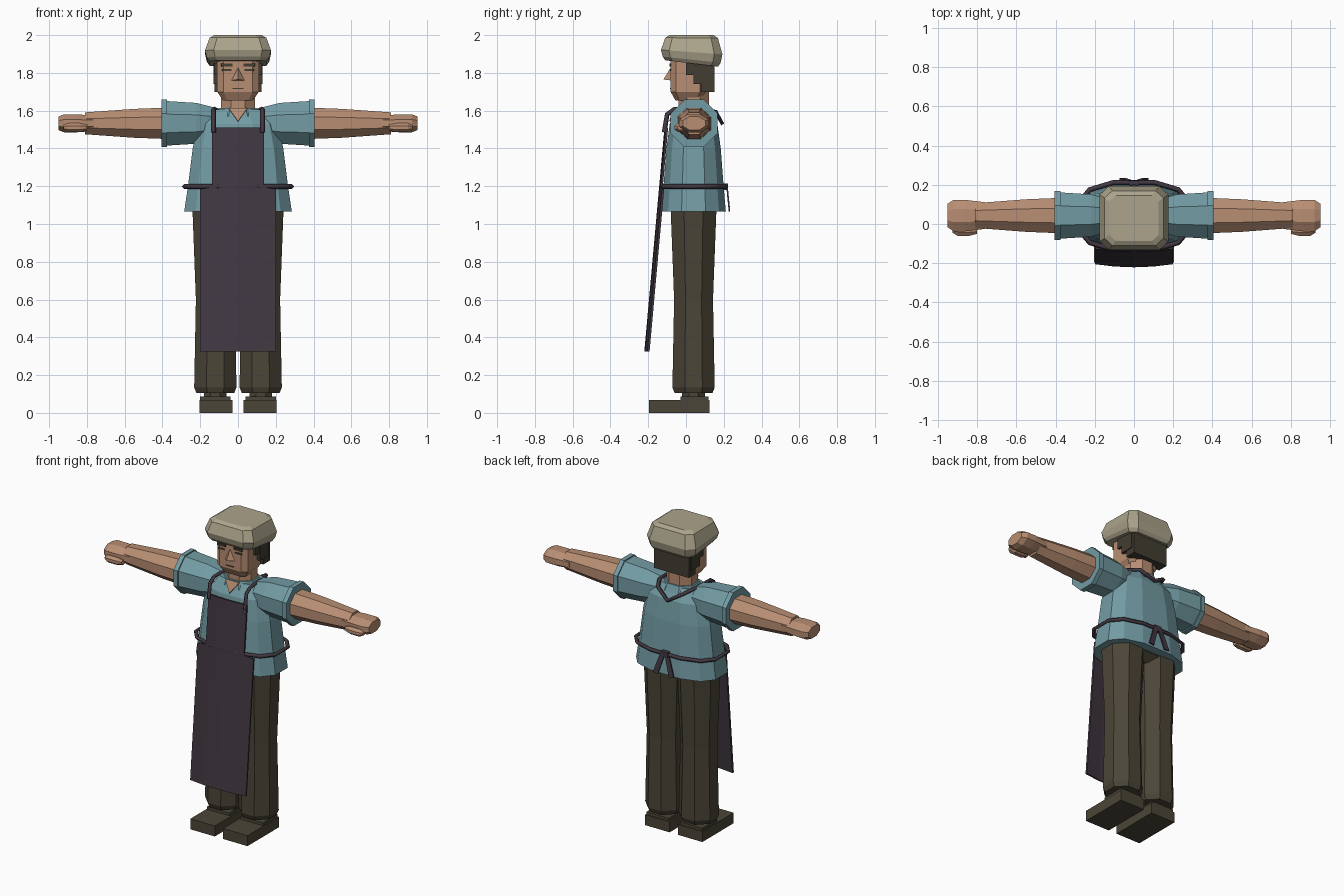
import bpy, bmesh
from math import sin, cos, pi, copysign

if "Cube" in bpy.data.objects:
    bpy.data.objects.remove(bpy.data.objects["Cube"])


def material(name, red, green, blue):
    colour = (red, green, blue, 1)
    made = bpy.data.materials.new(name)
    made.use_nodes = True
    made.diffuse_color = colour
    made.node_tree.nodes["Principled BSDF"].inputs["Base Color"].default_value = colour
    return made


SKIN = material("skin", .48, .27, .17)
SHIRT = material("shirt_blue", .17, .33, .37)
APRON = material("apron_plum", .054, .04, .054)
TROUSERS = material("trouser_olive", .07, .06, .038)
HAIR = material("hair_brown", .054, .047, .032)
CAP = material("cap_beige", .41, .37, .26)

# Shared axes of the body, the legs, the arms and the head
BODY = (0, .04, 0)
LEG = (.12, .04, 0)
ARM = (0, .043, 1.533)
HEAD = (0, .01, 0)
BODY_DEPTH = .6


def add_object(name, data, paint):
    data.materials.append(paint)
    thing = bpy.data.objects.new(name, data)
    bpy.context.collection.objects.link(thing)
    return thing


def add_mesh(name, paint, points, faces, mirror=False, thickness=0):
    bm = bmesh.new()
    corners = [bm.verts.new(point) for point in points]
    for face in faces:
        bm.faces.new([corners[index] for index in face])
    bmesh.ops.recalc_face_normals(bm, faces=bm.faces)
    data = bpy.data.meshes.new(name)
    bm.to_mesh(data)
    bm.free()
    thing = add_object(name, data, paint)
    if thickness:
        thing.modifiers.new("thickness", "SOLIDIFY").thickness = thickness
    if mirror:
        thing.modifiers.new("other_side", "MIRROR")
    return thing


def outline(sides, power):
    """Closed polygon that fills a unit square; a low power is boxier."""
    angles = [2 * pi * (index + .5) / sides for index in range(sides)]
    corners = [[copysign(abs(t) ** power, t) for t in (cos(a), sin(a))] for a in angles]
    widest = max(u for u, v in corners)
    return [(u / widest, v / widest) for u, v in corners]


def tube_faces(rows, sides):
    faces = [tuple(range(sides)), tuple(range((rows - 1) * sides, rows * sides))]
    for row in range(rows - 1):
        for side in range(sides):
            a, b = row * sides + side, row * sides + (side + 1) % sides
            faces.append((a, b, b + sides, a + sides))
    return faces


def loft(name, paint, centre, rings, depth=1, sides=8, power=1, sideways=False, mirror=False):
    """Skin over rings given as (distance along the axis, half width)."""
    x, y, z = centre
    points = []
    for along, wide in rings:
        for u, v in outline(sides, power):
            across, deep = u * wide, v * wide * depth
            if sideways:
                points.append((x + along, y + across, z + deep))
            else:
                points.append((x + across, y + deep, z + along))
    return add_mesh(name, paint, points, tube_faces(len(rings), sides), mirror)


def box(name, paint, low, high, mirror=False):
    (left, front, bottom), (right, back, top) = low, high
    points = [(x, y, z) for z in (bottom, top)
              for x, y in ((left, front), (right, front), (right, back), (left, back))]
    return add_mesh(name, paint, points, tube_faces(2, 4), mirror)


def cord(name, paint, points, closed=False):
    data = bpy.data.curves.new(name, "CURVE")
    data.dimensions = "3D"
    data.bevel_depth, data.bevel_resolution = .013, 0
    data.use_fill_caps = True
    path = data.splines.new("POLY")
    path.points.add(len(points) - 1)
    for target, point in zip(path.points, points):
        target.co = (*point, 1)
    path.use_cyclic_u = closed
    return add_object(name, data, paint)


# Shirt body, collar and open neck
loft("shirt_body", SHIRT, BODY,
     [(1.065, .285), (1.2, .265), (1.4, .24), (1.53, .21), (1.605, .14)],
     depth=BODY_DEPTH, sides=12, power=.75)
loft("collar", SHIRT, BODY, [(1.57, .12), (1.615, .1)], depth=.9)
add_mesh("open_neck", SKIN, [(-.05, -.06, 1.615), (.05, -.06, 1.615), (0, -.09, 1.545)],
         [(0, 1, 2)], thickness=.008)

# Neck, head and face
loft("neck", SKIN, BODY, [(1.56, .09), (1.7, .09)], depth=.9)
loft("head", SKIN, HEAD, [(1.655, .08), (1.7, .11), (1.9, .11)], depth=.83, power=.4)
add_mesh("nose", SKIN, [(-.035, -.08, 1.76), (.035, -.08, 1.76), (0, -.12, 1.765), (0, -.08, 1.83)],
         [(0, 1, 2), (0, 2, 3), (1, 3, 2), (0, 3, 1)])
box("mouth", HAIR, (-.03, -.085, 1.716), (.03, -.08, 1.721))
box("eyes", HAIR, (.035, -.085, 1.81), (.085, -.08, 1.82), mirror=True)
box("brows", HAIR, (.03, -.088, 1.835), (.09, -.08, 1.85), mirror=True)

# Hair in stepped blocks
box("hair_back", HAIR, (-.125, .08, 1.7), (.125, .15, 1.87))
box("hair_sides", HAIR, (.1, .04, 1.74), (.13, .13, 1.87), mirror=True)
box("sideburns", HAIR, (.1, 0, 1.79), (.127, .08, 1.87), mirror=True)

# Flat cap, level on top and leaning lower at the back of its band
cap = loft("flat_cap", CAP, (0, .03, 0),
           [(1.85, .15), (1.87, .165), (1.91, .175), (1.985, .15), (2, .125)],
           depth=.93, power=.35)
for vertex in cap.data.vertices:
    vertex.co.z -= .8 * (vertex.co.y - .03) * (2 - vertex.co.z)

# Sleeves, cuffs, forearms, hands and thumbs
loft("sleeves", SHIRT, ARM, [(.13, .085), (.22, .108), (.38, .118)], sideways=True, mirror=True)
loft("cuffs", SHIRT, ARM, [(.375, .125), (.405, .125)], sideways=True, mirror=True)
loft("forearms", SKIN, ARM, [(.38, .09), (.55, .083), (.81, .063)],
     depth=.92, sideways=True, mirror=True)
loft("hands", SKIN, ARM, [(.76, .068), (.86, .08), (.92, .08), (.95, .06)],
     depth=.6, sideways=True, mirror=True)
loft("thumbs", SKIN, (0, -.03, 1.51), [(.8, .02), (.84, .03), (.9, .03), (.925, .015)],
     depth=.8, sideways=True, mirror=True)

# Trousers and shoes
loft("hips", TROUSERS, BODY, [(1.02, .12), (1.06, .23), (1.1, .24)], depth=.5)
loft("trouser_legs", TROUSERS, LEG, [(.105, .1), (.135, .112), (.6, .103), (1.1, .122)], mirror=True)
loft("ankles", TROUSERS, LEG, [(.06, .06), (.12, .06)], mirror=True)
box("shoes", TROUSERS, (.03, -.195, 0), (.205, .125, .068), mirror=True)
box("shoe_heels", TROUSERS, (.04, -.03, .06), (.2, .12, .086), mirror=True)

# Apron: a sheet sloping forward to the hem, its edges bowed back
heights_and_widths = [(.325, .2), (1.185, .2), (1.195, .137), (1.51, .137)]
columns = 5
sheet = []
for height, width in heights_and_widths:
    for column in range(columns):
        x = width * (2 * column / (columns - 1) - 1)
        sheet.append((x, .09 * height + .4 * x * x - .25, height))
quads = [(start, start + 1, start + columns + 1, start + columns)
         for start in range(len(sheet) - columns) if (start + 1) % columns]
add_mesh("apron", APRON, sheet, quads, thickness=.012)

# Shoulder straps running from the bib to a point in the middle of the back
strap = [(.13, -.115, 1.485), (.13, -.1, 1.58), (.13, -.06, 1.608),
         (.125, .09, 1.608), (.09, .16, 1.59)]
other_strap = [(-x, y, z) for x, y, z in reversed(strap)]
cord("shoulder_straps", APRON, strap + [(0, .19, 1.535)] + other_strap)

# Waist cord with a knot and two tails behind
waist = [(.285 * u, .04 + .285 * BODY_DEPTH * v, 1.198) for u, v in outline(12, .75)]
cord("waist_cord", APRON, waist, closed=True)
box("tie_knot", APRON, (-.025, .195, 1.18), (.025, .223, 1.215))
add_mesh("tie_tails", APRON, [(0, .213, 1.2), (.03, .213, 1.2), (.075, .226, 1.07), (.04, .226, 1.065)],
         [(0, 1, 2, 3)], mirror=True, thickness=.008)
